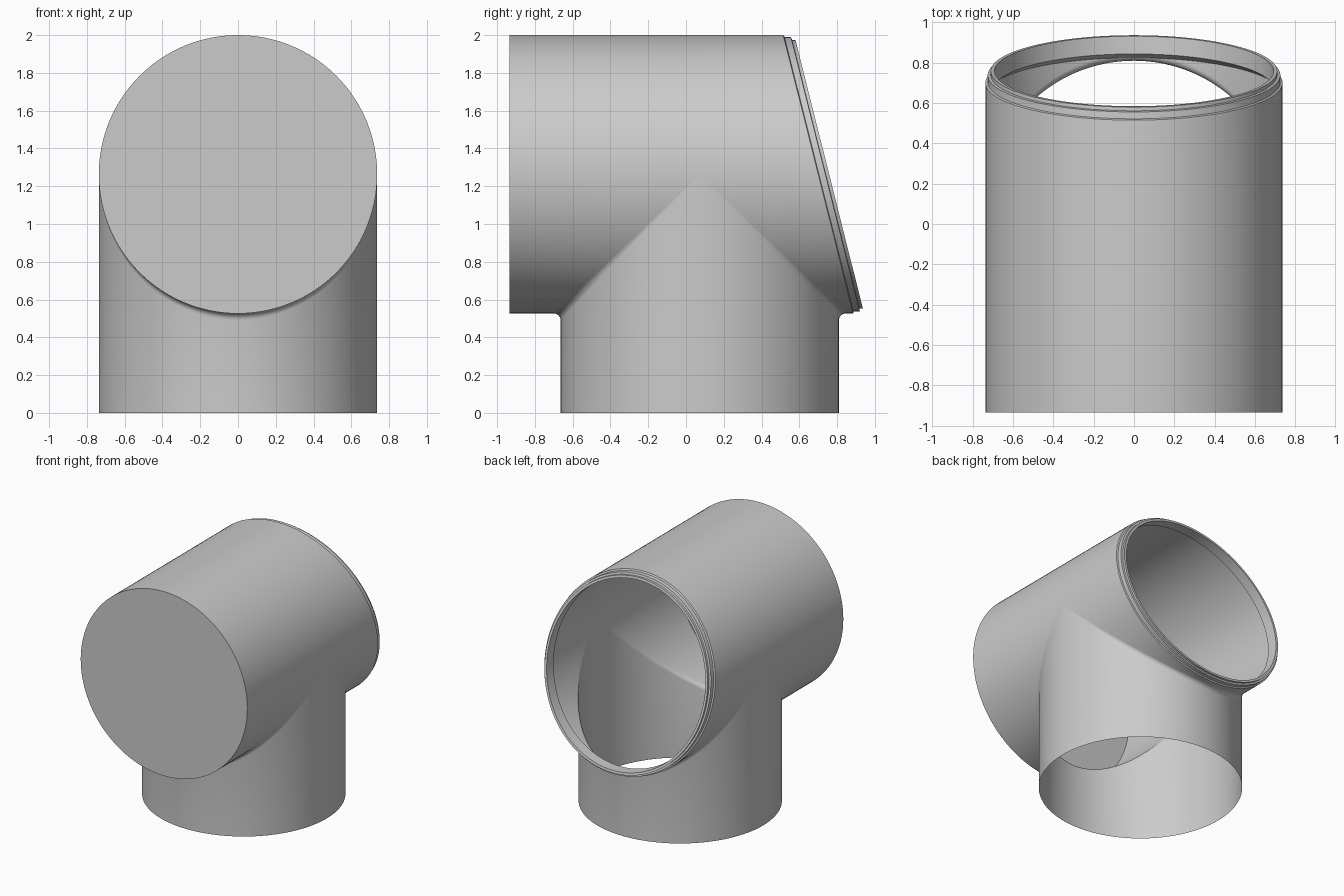
import bpy, bmesh, math

if "Cube" in bpy.data.objects:
    bpy.data.objects.remove(bpy.data.objects["Cube"], do_unlink=True)

R = 0.737          # radius shared by both pipes
AXIS_Z = 1.263     # height of the horizontal pipe axis
STEM_Y = 0.073     # centre of the vertical pipe
FRONT_Y = -0.935   # closed end
FILLET = 0.035
N = 64             # columns across half a turn

grey = bpy.data.materials.new("pipe grey")
grey.use_nodes = True
grey.diffuse_color = (0.6, 0.6, 0.6, 1)
grey.node_tree.nodes["Principled BSDF"].inputs["Base Color"].default_value = (0.6, 0.6, 0.6, 1)


def back_y(z, offset=0.0):
    """Slanted plane of the open end."""
    return 0.70 - 0.251 * (z - AXIS_Z) + offset


def loft(bm, rows, closed=False):
    """Skin a list of point rows with quads."""
    grid = [[bm.verts.new(p) for p in row] for row in rows]
    if closed:
        grid.append(grid[0])
    for a, b in zip(grid, grid[1:]):
        for j in range(len(a) - 1):
            bm.faces.new((a[j], a[j + 1], b[j + 1], b[j]))


def finish(name, bm):
    bmesh.ops.remove_doubles(bm, verts=bm.verts, dist=0.0001)
    bmesh.ops.recalc_face_normals(bm, faces=bm.faces)
    mesh = bpy.data.meshes.new(name)
    bm.to_mesh(mesh)
    bm.free()
    mesh.materials.append(grey)
    obj = bpy.data.objects.new(name, mesh)
    bpy.context.collection.objects.link(obj)
    bpy.ops.object.select_all(action='DESELECT')
    obj.select_set(True)
    bpy.context.view_layer.objects.active = obj
    bpy.ops.object.shade_smooth_by_angle(angle=math.radians(35))
    return obj


def elbow_path(x, s, side, end_y):
    """From the open or closed end along the belly, round the fillet, down the stem."""
    f = FILLET * s / R
    wall, belly = STEM_Y + side * s, AXIS_Z - s
    path = [(x, end_y, belly)]
    for k in range(7):
        a = math.pi / 2 * k / 6
        path.append((x, wall + side * f * (1 - math.sin(a)), belly - f * (1 - math.cos(a))))
    return path + [(x, wall, 0)]


# Tee body: upper half shell plus front and back lower halves with the stem
columns = [(-R * math.cos(math.pi * i / N), R * math.sin(math.pi * i / N)) for i in range(N + 1)]
bm = bmesh.new()
loft(bm, [[(x, FRONT_Y, AXIS_Z + s), (x, STEM_Y, AXIS_Z + s),
           (x, back_y(AXIS_Z + s), AXIS_Z + s)] for x, s in columns])
loft(bm, [elbow_path(x, s, -1, FRONT_Y) for x, s in columns])
loft(bm, [elbow_path(x, s, 1, back_y(AXIS_Z - s)) for x, s in columns])

# Flat closed end
ring = columns + [(-x, -s) for x, s in columns[1:-1]]
bm.faces.new([bm.verts.new((x, FRONT_Y, AXIS_Z + s)) for x, s in ring])
# Degenerate side quads collapse when doubles are merged
finish("tee_body", bm)

# Stepped rim round the slanted open end: (radius, offset past the cut)
steps = [(R, 0), (0.726, 0.004), (0.726, 0.038), (0.711, 0.040),
         (0.711, 0.058), (0.692, 0.058), (0.692, -0.03), (0.735, -0.06)]
bm = bmesh.new()
rows = []
for i in range(2 * N):
    a = math.pi * i / N
    row = []
    for r, off in steps:
        z = AXIS_Z + r * math.sin(a)
        row.append((r * math.cos(a), back_y(z, off), z))
    rows.append(row)
loft(bm, rows, closed=True)
finish("rear_rim", bm)
